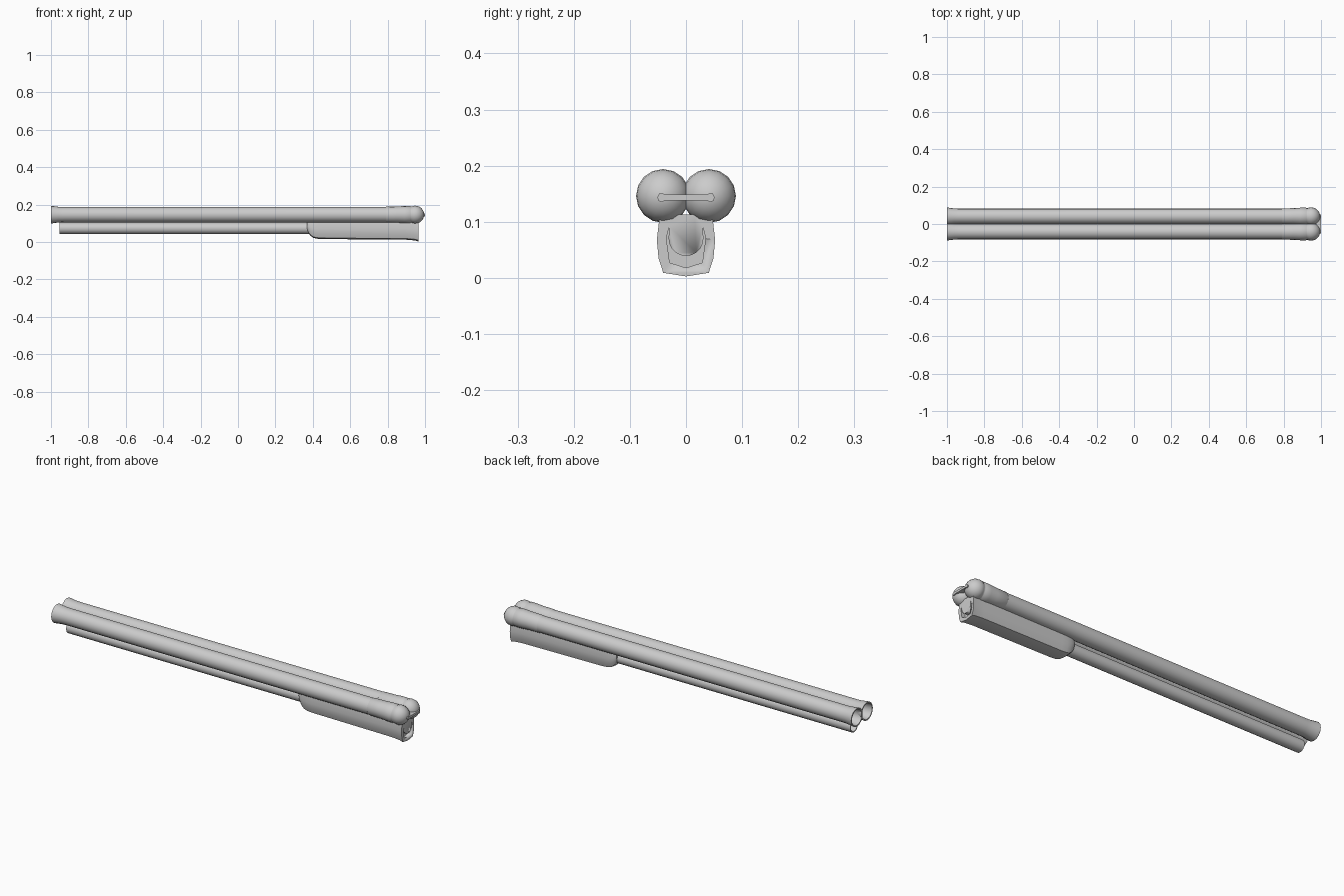
import bpy, bmesh, math

if "Cube" in bpy.data.objects:
    bpy.data.objects.remove(bpy.data.objects["Cube"])

steel = bpy.data.materials.new("grey_steel")
steel.use_nodes = True
GREY = (0.6, 0.6, 0.6, 1)
steel.diffuse_color = GREY
steel.node_tree.nodes["Principled BSDF"].inputs["Base Color"].default_value = GREY

AXIS_Y, AXIS_Z = 0.041, 0.146


def finish(name, bm, angle=35):
    bmesh.ops.remove_doubles(bm, verts=bm.verts, dist=1e-5)
    bmesh.ops.recalc_face_normals(bm, faces=bm.faces)
    mesh = bpy.data.meshes.new(name)
    bm.to_mesh(mesh)
    bm.free()
    ob = bpy.data.objects.new(name, mesh)
    bpy.context.collection.objects.link(ob)
    mesh.materials.append(steel)
    bpy.ops.object.select_all(action='DESELECT')
    ob.select_set(True)
    bpy.context.view_layer.objects.active = ob
    bpy.ops.object.shade_smooth_by_angle(angle=math.radians(angle))
    return ob


def loft(name, rings, angle=35, caps=True):
    """Skin closed rings of points, one after the other."""
    bm = bmesh.new()
    loops = [[bm.verts.new(p) for p in ring] for ring in rings]
    n = len(loops[0])
    for a, b in zip(loops, loops[1:]):
        for i in range(n):
            j = (i + 1) % n
            bm.faces.new((a[i], a[j], b[j], b[i]))
    if caps:
        bm.faces.new(loops[0])
        bm.faces.new(loops[-1])
    return finish(name, bm, angle)


def lathe(name, profile, y, z, sides=16):
    """Turn (x, radius) pairs around a line along x."""
    turn = [2 * math.pi * i / sides for i in range(sides)]
    rings = [[(x, y + r * math.sin(t), z + r * math.cos(t)) for t in turn]
             for x, r in profile]
    return loft(name, rings)


# Twin barrels with flared open muzzles, and domed breech caps
barrel = [(0.78, 0.036), (-0.93, 0.036), (-0.97, 0.038), (-1, 0.041),
          (-1, 0.047), (-0.985, 0.0455), (-0.96, 0.042), (-0.93, 0.041),
          (0.79, 0.041)]
dome = [(0.947 + 0.048 * math.sin(a), max(0.048 * math.cos(a), 0.0005))
        for a in (math.radians(d) for d in range(-15, 91, 15))]
cap = [(0.787, 0.039), (0.793, 0.0425), (0.85, 0.0435), (0.89, 0.046),
       (0.918, 0.0465), (0.923, 0.044), (0.93, 0.044)] + dome
for side, s in (("right", -1), ("left", 1)):
    lathe(side + "_barrel", barrel, s * AXIS_Y, AXIS_Z)
    lathe(side + "_breech_cap", cap, s * AXIS_Y, AXIS_Z)

# Magazine tube under the barrels, open at the front
lathe("magazine_tube", [(-0.8, 0.026), (-0.955, 0.026), (-0.955, 0.031),
                        (0.45, 0.031)], 0, 0.073)

# Faceted fore grip with a rounded nose and a flared rear lip
half = [(0.015, 0.113), (0.046, 0.103), (0.05, 0.07), (0.047, 0.04),
        (0.039, 0.016), (0, 0.01)]
outline = half + [(-y, z) for y, z in reversed(half[:-1])]
TOP = 0.103
stations = [(0.37, 0.42, 0.72), (0.374, 0.55, 0.78), (0.385, 0.72, 0.86),
            (0.4, 0.86, 0.92), (0.42, 0.92, 0.96), (0.45, 0.94, 0.97),
            (0.9, 0.98, 1), (0.945, 1.02, 1.01), (0.965, 1.08, 1.04)]
grip = loft("fore_grip", [[(x, y * wide, z if z > TOP else TOP - (TOP - z) * deep)
                           for y, z in outline] for x, deep, wide in stations], 28)

# Crescent recess in the rear face of the grip
outer = [(-0.03, 0.092), (-0.035, 0.07), (-0.029, 0.027), (0, 0.018),
         (0.029, 0.027), (0.035, 0.07), (0.03, 0.092)]
inner = [(0.031 * math.cos(a), 0.07 - 0.031 * math.sin(a))
         for a in (math.pi * i / 10 for i in range(11))]
crescent = outer + inner
cutter = loft("recess_cutter", [[(x, y, z) for y, z in crescent] for x in (0.945, 0.99)])
cutter.hide_render = True
cutter.hide_set(True)
cut = grip.modifiers.new("recess", 'BOOLEAN')
cut.operation, cut.object, cut.solver = 'DIFFERENCE', cutter, 'EXACT'
bpy.context.view_layer.objects.active = grip
bpy.ops.object.modifier_apply(modifier=cut.name)
bpy.data.objects.remove(cutter)

# Small link bar with knobbed ends across the breech caps
bar_z = 0.143
bar = [(0.05, 0.007), (0.047, 0.008), (0.042, 0.008), (0.038, 0.006)]
knobs = [(0.0445, 0.0), (0.0, 0.0)]
edge = [(0.038, 0.006), (0.042, 0.008), (0.048, 0.007), (0.051, 0.001),
        (0.049, -0.006), (0.043, -0.008), (0.038, -0.005)]
edge = edge + [(-y, z) for y, z in reversed(edge)]
loft("link_bar", [[(x, y, bar_z + z) for y, z in edge] for x in (0.975, 1.0)])
